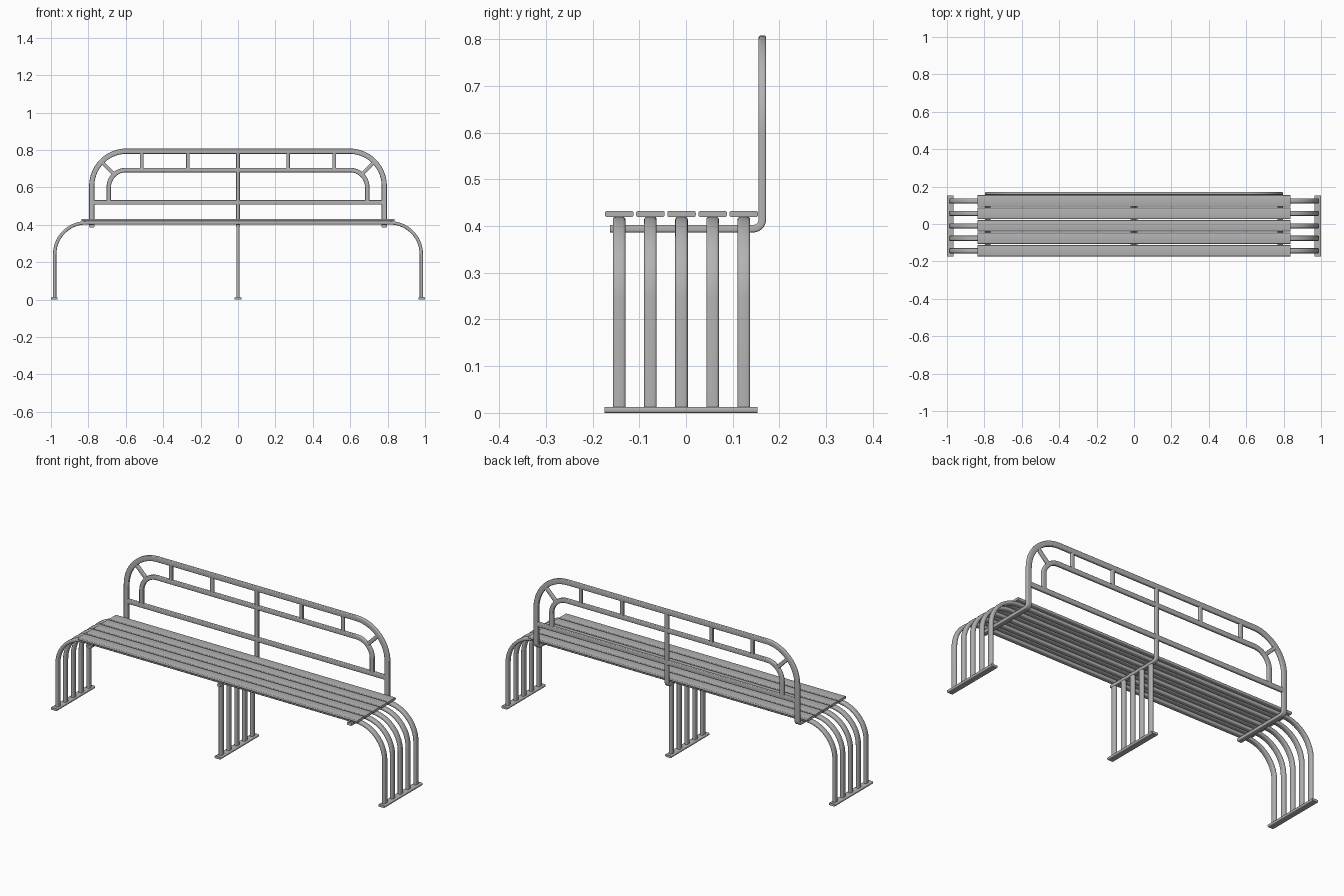
import bpy, bmesh
from math import sin, cos, pi, radians
from mathutils import Vector

cube = bpy.data.objects.get("Cube")
if cube:
    bpy.data.objects.remove(cube, do_unlink=True)

metal = bpy.data.materials.new("grey_metal")
GREY = (0.45, 0.45, 0.45, 1)
metal.diffuse_color = GREY
metal.use_nodes = True
metal.node_tree.nodes["Principled BSDF"].inputs["Base Color"].default_value = GREY

X, Y, Z = Vector((1, 0, 0)), Vector((0, 1, 0)), Vector((0, 0, 1))


def rounded_section(w, d, r, steps=3):
    """Outline of a w by d rectangle with rounded corners."""
    out = []
    for k, (sx, sy) in enumerate(((1, 1), (-1, 1), (-1, -1), (1, -1))):
        for i in range(steps + 1):
            a = (k + i / steps) * pi / 2
            out.append((sx * (w / 2 - r) + r * cos(a), sy * (d / 2 - r) + r * sin(a)))
    return out


def sweep(name, path, across, w, d, r=0.004):
    """Bar along a flat path: d is measured along 'across', w in the path's plane."""
    path = [Vector(p) for p in path]
    bm = bmesh.new()
    rings = []
    for i, p in enumerate(path):
        before = (p - path[i - 1]).normalized() if i else None
        after = (path[i + 1] - p).normalized() if i < len(path) - 1 else None
        tangent = ((before or after) + (after or before)).normalized()
        side = across.cross(tangent) / tangent.dot(after or before)
        rings.append([bm.verts.new(p + side * u + across * v)
                      for u, v in rounded_section(w, d, r)])
    for a, b in zip(rings, rings[1:]):
        for j in range(len(a)):
            k = (j + 1) % len(a)
            bm.faces.new((a[j], a[k], b[k], b[j]))
    bm.faces.new(rings[0])
    bm.faces.new(rings[-1])
    bmesh.ops.recalc_face_normals(bm, faces=bm.faces)
    mesh = bpy.data.meshes.new(name)
    bm.to_mesh(mesh)
    bm.free()
    mesh.materials.append(metal)
    ob = bpy.data.objects.new(name, mesh)
    bpy.context.collection.objects.link(ob)
    bpy.ops.object.select_all(action='DESELECT')
    ob.select_set(True)
    bpy.context.view_layer.objects.active = ob
    bpy.ops.object.shade_smooth_by_angle(angle=radians(35))
    return ob


def arch(half, low, top, r, y, steps=14):
    """Round-cornered arch in the XZ plane, from left foot to right foot."""
    corner = [(half - r + r * cos(a), y, top - r + r * sin(a))
              for a in (i / steps * pi / 2 for i in range(steps + 1))]
    right = [(half, y, low)] + corner
    return right + [(-px, py, pz) for px, py, pz in reversed(right)]


# Seat: five slats, each carried by a bent tube that forms the end legs
ROWS = [-0.143 + 0.0667 * i for i in range(5)]
for i, y in enumerate(ROWS):
    sweep(f"seat_slat_{i + 1}", [(-0.838, y, 0.426), (0.838, y, 0.426)], Y, 0.013, 0.061)
    sweep(f"leg_hoop_{i + 1}", arch(0.98, 0.008, 0.411, 0.168, y), Y, 0.018, 0.027, 0.006)
    sweep(f"middle_leg_{i + 1}", [(0, y, 0.008), (0, y, 0.403)], Y, 0.018, 0.027, 0.006)

# Feet
for name, x in (("left", 0.982), ("middle", 0), ("right", -0.982)):
    sweep(f"{name}_foot", [(x, -0.174, 0.0065), (x, 0.153, 0.0065)], X, 0.013, 0.036)

# Seat bearers that bend up into the back uprights
BACK, BEARER, BEND = 0.1635, 0.3945, 0.02
for name, x, top, width in (("left", 0.782, 0.608, 0.028), ("middle", 0, 0.785, 0.021),
                            ("right", -0.782, 0.608, 0.028)):
    bend = [(x, BACK - BEND + BEND * sin(a), BEARER + BEND - BEND * cos(a))
            for a in (i / 8 * pi / 2 for i in range(9))]
    sweep(f"{name}_bearer_upright", [(x, -0.163, BEARER)] + bend + [(x, BACK, top)],
          X, 0.016, width)

# Backrest: outer arch, inner arch and lower rail
sweep("back_outer_arch", arch(0.782, 0.6, 0.794, 0.186, BACK), Y, 0.028, 0.016)
sweep("back_inner_arch", arch(0.691, 0.525, 0.693, 0.092, BACK), Y, 0.024, 0.016)
sweep("back_lower_rail", [(-0.78, BACK, 0.52), (0.78, BACK, 0.52)], Y, 0.025, 0.016)

# Short struts and diagonal spokes between the two arches
for name, s in (("left", 1), ("right", -1)):
    for i, x in enumerate((0.268, 0.515)):
        sweep(f"{name}_strut_{i + 1}", [(s * x, BACK, 0.693), (s * x, BACK, 0.79)],
              Y, 0.02, 0.015)
    spoke = [(s * (0.597 + r * cos(pi / 4)), BACK, 0.604 + r * sin(pi / 4))
             for r in (0.092, 0.184)]
    sweep(f"{name}_spoke", spoke, Y, 0.02, 0.015)
